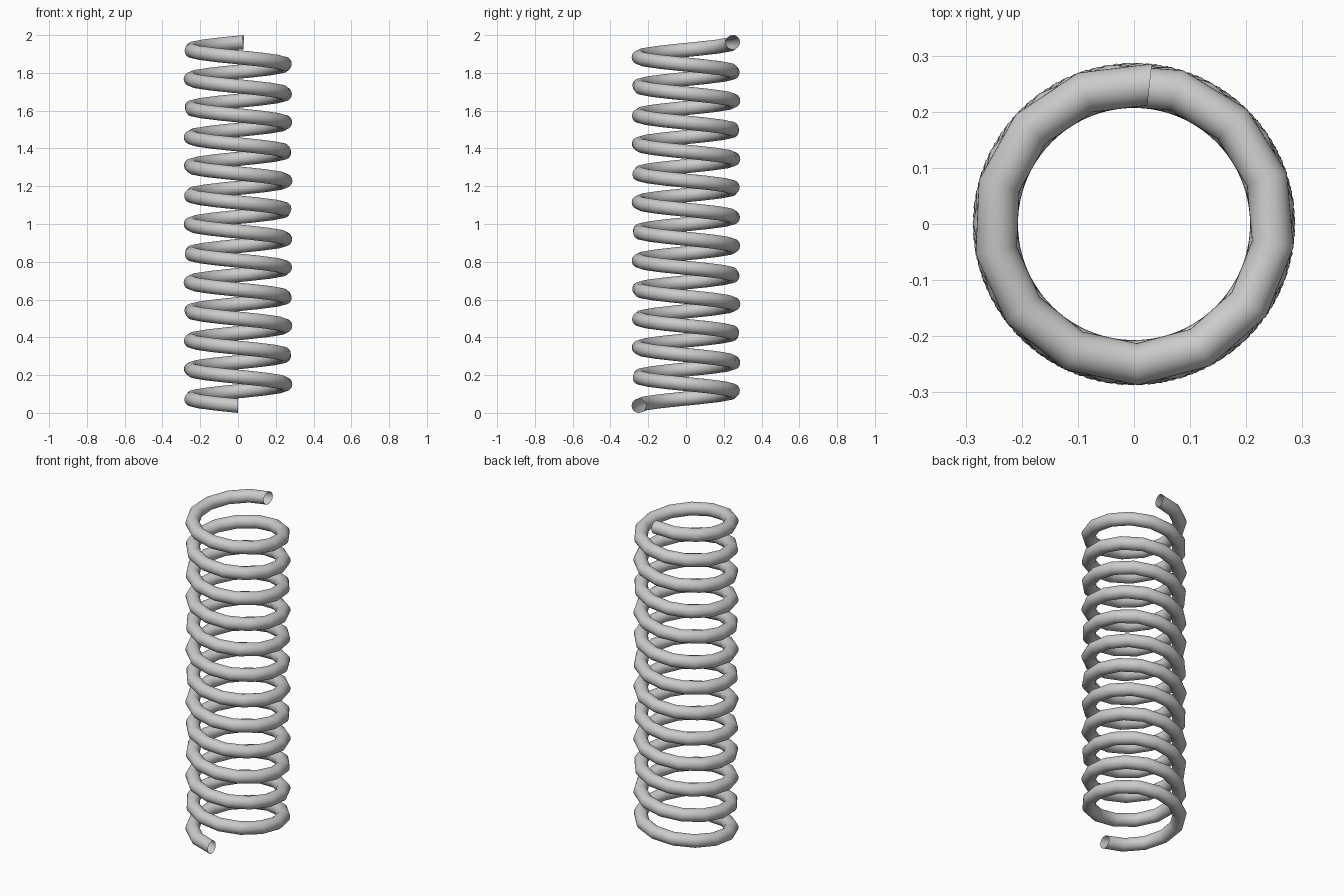
import bpy, bmesh, math
from mathutils import Matrix, Vector

if "Cube" in bpy.data.objects:
    bpy.data.objects.remove(bpy.data.objects["Cube"])

COIL_R = 0.25        # radius of the coil centreline
WIRE_R = 0.0375      # radius of the wire
SWEEP = math.radians(12 * 360 + 186.4)
STEPS = 168          # coarse faceting along the wire
HEIGHT = 2.0 - 2 * WIRE_R

bm = bmesh.new()

# Wire cross-section: upright circle at the front, in the y-z plane
place = Matrix.Translation((0, -COIL_R, WIRE_R)) @ Matrix.Rotation(math.pi / 2, 4, 'Y')
bmesh.ops.create_circle(bm, segments=32, radius=WIRE_R, matrix=place)

# Sweep it clockwise (seen from above) while rising; ends stay open
bmesh.ops.spin(bm, geom=bm.verts[:] + bm.edges[:], cent=(0, 0, 0), axis=(0, 0, 1),
               dvec=Vector((0, 0, HEIGHT / STEPS)), angle=-SWEEP, steps=STEPS)
bmesh.ops.recalc_face_normals(bm, faces=bm.faces[:])

mesh = bpy.data.meshes.new("coil_spring")
bm.to_mesh(mesh)
bm.free()
spring = bpy.data.objects.new("coil_spring", mesh)
bpy.context.collection.objects.link(spring)

# Smooth shading over the wire
bpy.context.view_layer.objects.active = spring
spring.select_set(True)
bpy.ops.object.shade_smooth_by_angle(angle=math.radians(40))
